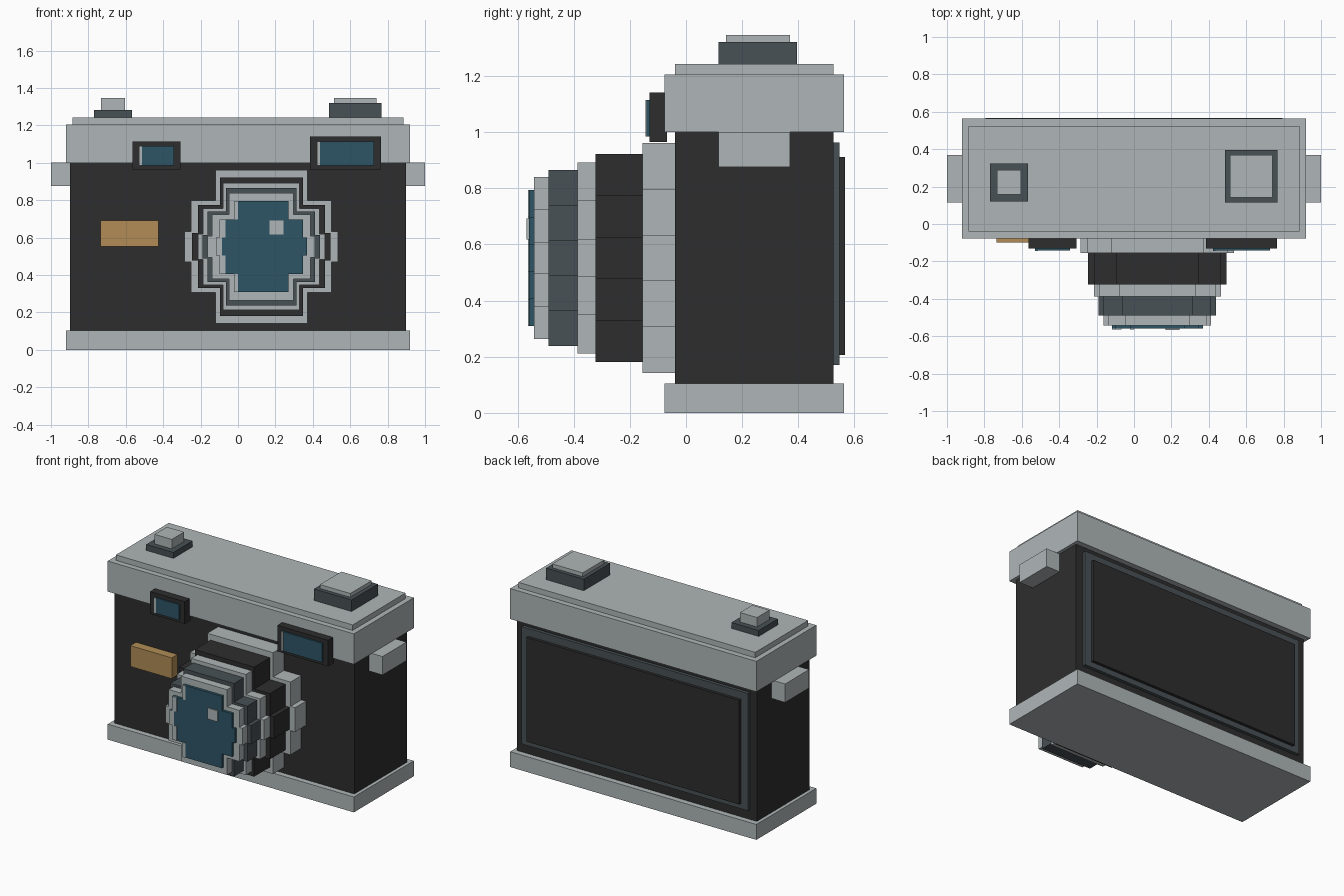
import bpy, bmesh, math

if "Cube" in bpy.data.objects:
    bpy.data.objects.remove(bpy.data.objects["Cube"])


def material(name, rgb):
    m = bpy.data.materials.new(name)
    m.diffuse_color = (*rgb, 1)
    m.use_nodes = True
    m.node_tree.nodes["Principled BSDF"].inputs["Base Color"].default_value = m.diffuse_color
    return m


SILVER = material("silver grey", (0.43, 0.47, 0.475))
BLACK = material("soft black", (0.027, 0.027, 0.027))
SLATE = material("dark slate", (0.065, 0.082, 0.09))
GLASS = material("deep blue glass", (0.027, 0.091, 0.132))
AMBER = material("amber", (0.44, 0.265, 0.092))


def finish(name, bm, mat):
    bmesh.ops.recalc_face_normals(bm, faces=bm.faces)
    me = bpy.data.meshes.new(name)
    bm.to_mesh(me)
    bm.free()
    me.materials.append(mat)
    ob = bpy.data.objects.new(name, me)
    bpy.context.collection.objects.link(ob)
    return ob


def box(name, x, y, z, mat):
    """Box from (low, high) ranges on each axis."""
    bm = bmesh.new()
    bmesh.ops.create_cube(bm, size=1)
    for v in bm.verts:
        v.co = [r[0] if c < 0 else r[1] for c, r in zip(v.co, (x, y, z))]
    return finish(name, bm, mat)


LENS_X, LENS_Z, ROWS = 0.125, 0.552, 5


def disc_rows(radius):
    """Low z, high z and half width of each row of a stepped disc."""
    h = 2 * radius / ROWS
    for i in range(ROWS):
        mid = -radius + (i + 0.5) * h
        yield mid - h / 2, mid + h / 2, math.sqrt(radius ** 2 - mid ** 2)


def stepped_disc(name, radius, y0, y1, mat):
    """Stepped round outline extruded along y."""
    right = []
    for lo, hi, w in disc_rows(radius):
        right += [(w, lo), (w, hi)]
    outline = right + [(-x, z) for x, z in reversed(right)]
    bm = bmesh.new()
    face = bm.faces.new([bm.verts.new((LENS_X + x, y0, LENS_Z + z)) for x, z in outline])
    ext = bmesh.ops.extrude_face_region(bm, geom=[face])
    for v in ext["geom"]:
        if isinstance(v, bmesh.types.BMVert):
            v.co.y = y1
    return finish(name, bm, mat)


# Body, plates and strap lugs
box("body", (-0.897, 0.897), (-0.04, 0.525), (0.1, 1.005), BLACK)
box("base_plate", (-0.92, 0.92), (-0.077, 0.563), (0, 0.104), SILVER)
box("top_plate", (-0.92, 0.92), (-0.077, 0.563), (1.0, 1.206), SILVER)
box("top_cap", (-0.885, 0.885), (-0.04, 0.525), (1.2, 1.243), SILVER)
for side, s in (("left", -1), ("right", 1)):
    box(side + "_lug", sorted((s * 0.88, s * 1.0)), (0.115, 0.37), (0.876, 1.001), SILVER)

# Top controls
box("shutter_base", (-0.77, -0.567), (0.12, 0.324), (1.24, 1.283), SLATE)
box("shutter_button", (-0.733, -0.605), (0.157, 0.288), (1.28, 1.347), SILVER)
box("dial_base", (0.487, 0.768), (0.115, 0.396), (1.24, 1.321), SLATE)
box("dial_cap", (0.513, 0.74), (0.142, 0.37), (1.315, 1.347), SILVER)


# Front windows: frame, glass, highlight strip
def window(name, x0, x1, z0, z1, inset_x, inset_z):
    box(name + "_frame", (x0, x1), (-0.13, -0.068), (z0, z1), BLACK)
    gx, gz = (x0 + inset_x, x1 - inset_x), (z0 + 0.02, z1 - inset_z)
    box(name + "_glass", gx, (-0.141, -0.125), gz, GLASS)
    box(name + "_highlight", (gx[0], gx[0] + 0.017), (-0.144, -0.139), gz, SILVER)


window("small_window", -0.565, -0.308, 0.965, 1.115, 0.035, 0.026)
window("large_window", 0.385, 0.765, 0.965, 1.141, 0.037, 0.026)

# Amber lamp
box("front_lamp", (-0.735, -0.425), (-0.1, -0.03), (0.552, 0.693), AMBER)

# Lens barrel, from the flange outward
for name, radius, y0, y1, mat in (
        ("lens_flange", 0.41, -0.035, -0.155, SILVER),
        ("lens_barrel", 0.37, -0.15, -0.323, BLACK),
        ("lens_middle_ring", 0.34, -0.32, -0.387, SILVER),
        ("lens_focus_ring", 0.314, -0.385, -0.49, SLATE),
        ("lens_front_ring", 0.288, -0.485, -0.542, SILVER),
        ("lens_glass", 0.243, -0.54, -0.56, GLASS)):
    stepped_disc(name, radius, y0, y1, mat)

# Lens highlights: left edge strips and a square glint
for i, (lo, hi, w) in enumerate(disc_rows(0.243)):
    strip = 0.022 if i in (0, ROWS - 1) else 0.032
    box(f"lens_edge_highlight_{i + 1}", (LENS_X - w, LENS_X - w + strip),
        (-0.563, -0.557), (LENS_Z + lo, LENS_Z + hi), SILVER)
box("lens_glint", (0.168, 0.243), (-0.568, -0.559), (0.618, 0.692), SILVER)

# Back panel
box("back_frame", (-0.845, 0.845), (0.52, 0.547), (0.17, 0.963), SLATE)
box("back_screen", (-0.795, 0.795), (0.54, 0.567), (0.207, 0.911), BLACK)
